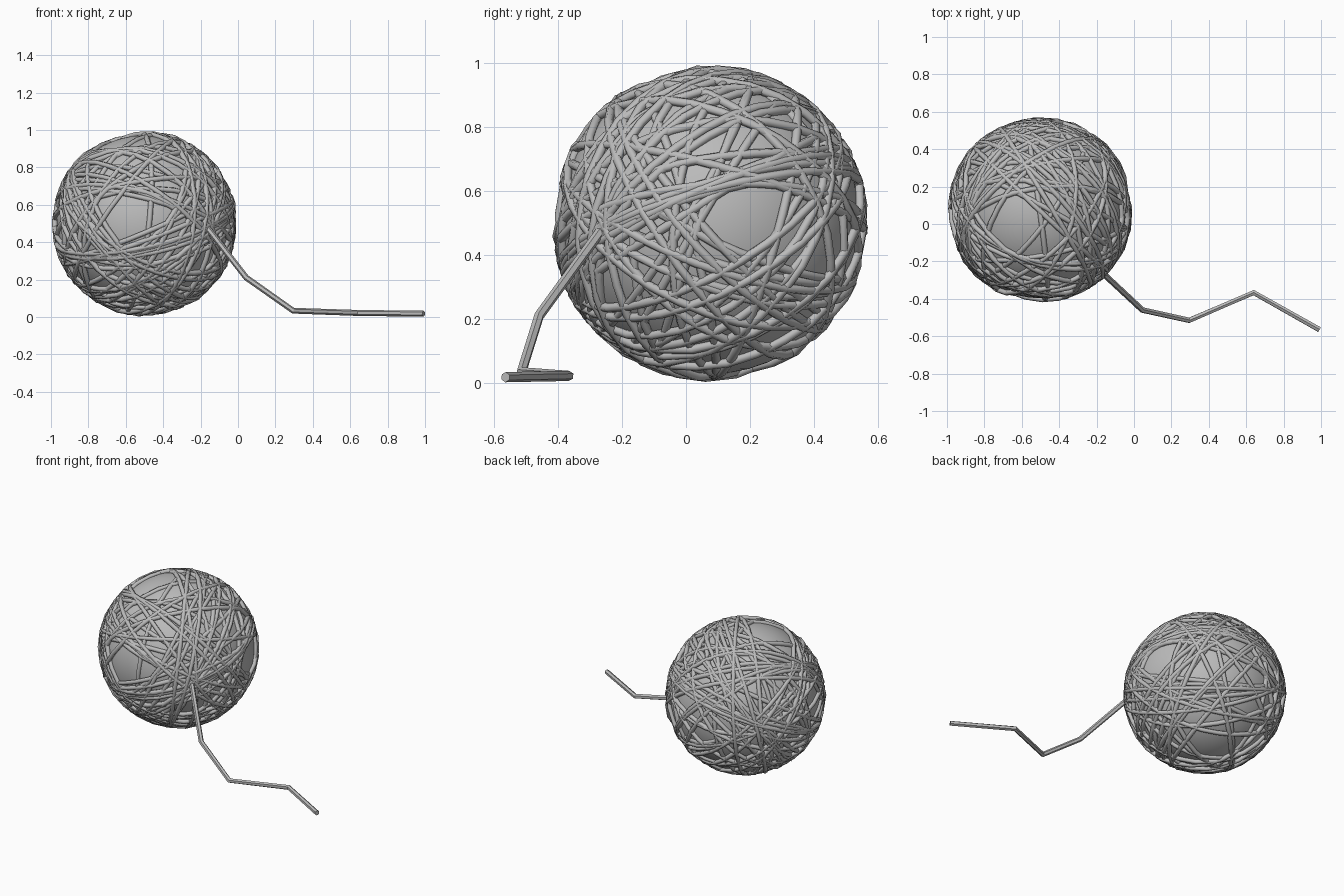
import bpy, math, random
from mathutils import Vector

if "Cube" in bpy.data.objects:
    bpy.data.objects.remove(bpy.data.objects["Cube"])

random.seed(11)
C = Vector((-0.5, 0.075, 0.5))          # ball centre
grey = bpy.data.materials.new("yarn grey")
grey.diffuse_color = (0.5, 0.5, 0.5, 1)
grey.use_nodes = True
grey.node_tree.nodes["Principled BSDF"].inputs["Base Color"].default_value = grey.diffuse_color


def tube(name, paths, radius, cyclic):
    """Round six-sided strands along point lists, turned into one mesh."""
    cu = bpy.data.curves.new(name, 'CURVE')
    cu.dimensions = '3D'
    cu.bevel_depth = radius
    cu.bevel_resolution = 1
    cu.use_fill_caps = not cyclic
    for pts in paths:
        s = cu.splines.new('POLY')
        s.points.add(len(pts) - 1)
        for p, v in zip(s.points, pts):
            p.co = (*v, 1)
        s.use_cyclic_u = cyclic
    cu.materials.append(grey)
    ob = bpy.data.objects.new(name, cu)
    bpy.context.collection.objects.link(ob)
    bpy.ops.object.select_all(action='DESELECT')
    ob.select_set(True)
    bpy.context.view_layer.objects.active = ob
    bpy.ops.object.convert(target='MESH')
    ob = bpy.context.object
    bpy.ops.object.shade_smooth_by_angle(angle=math.radians(62 if cyclic else 30))
    return ob


def loop(normal, offset, n=30):
    """One turn of yarn: a slightly wobbling circle on the ball."""
    u = normal.orthogonal().normalized()
    w = normal.cross(u)
    ph, amp = random.uniform(0, 6.28), random.uniform(0, 0.03)
    base = random.uniform(0.474, 0.485)
    pts = []
    for i in range(n):
        a = math.tau * i / n
        d = u * math.cos(a) + w * math.sin(a) + normal * (offset + amp * math.sin(2 * a + ph))
        pts.append(C + d.normalized() * (base + random.uniform(-0.003, 0.003)))
    return pts


# core ball
bpy.ops.mesh.primitive_uv_sphere_add(segments=48, ring_count=24, radius=0.472, location=C)
core = bpy.context.object
core.name = "core_ball"
core.data.materials.append(grey)
bpy.ops.object.shade_smooth()

# patches the winding leaves bare
bare = [Vector(v).normalized() for v in ((-0.3, -0.1, 1), (0.95, 0.2, 0.05), (0.2, 0.3, -0.95), (-0.2, -0.98, 0.1))]


def clear(n, off):
    return all(abs(n.dot(b) - off) > 0.19 for b in bare)


# turns that all pass through the point where the loose end leaves
exit_dir = Vector((0.70, -0.71, -0.05)).normalized()
e1 = exit_dir.orthogonal().normalized()
e2 = exit_dir.cross(e1)
turns = []
while len(turns) < 16:
    a = random.uniform(0, math.pi)
    n = (e1 * math.cos(a) + e2 * math.sin(a) + exit_dir * random.gauss(0, 0.06)).normalized()
    if clear(n, 0):
        turns.append(loop(n, 0))

# turns in all other directions
while len(turns) < 52:
    n = Vector([random.gauss(0, 1) for _ in range(3)]).normalized()
    off = random.uniform(-0.3, 0.3)
    if clear(n, off):
        turns.append(loop(n, off))
tube("wound_yarn", turns, 0.0145, True)

# loose end trailing on the floor
tail = [(-0.17, -0.26, 0.485), (0.045, -0.46, 0.21), (0.295, -0.515, 0.034),
        (0.64, -0.367, 0.022), (0.992, -0.565, 0.018)]
tube("loose_end", [[Vector(p) for p in tail]], 0.016, False)
